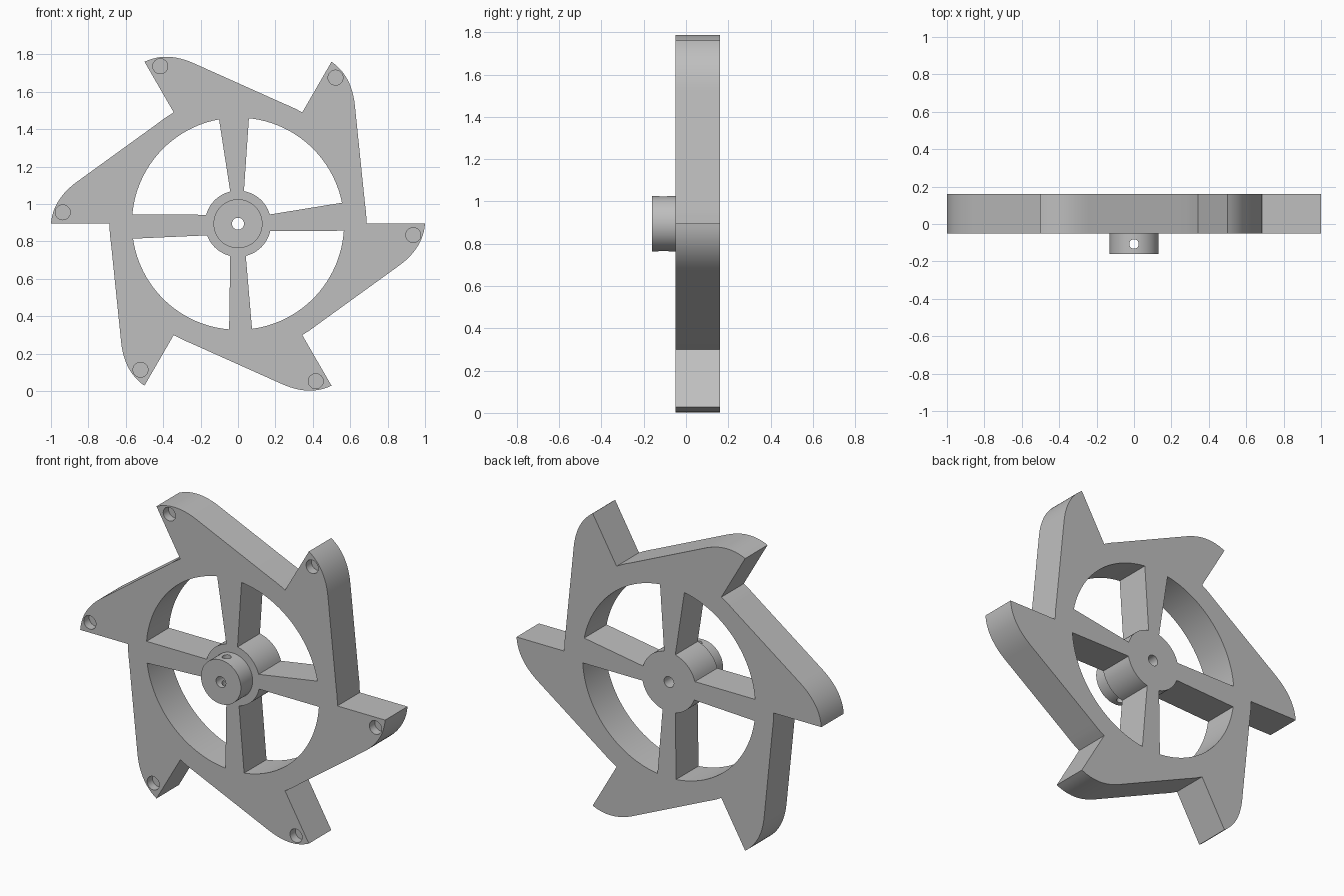
import bpy, bmesh
from math import radians, sin, cos
from mathutils import Vector, Matrix

if "Cube" in bpy.data.objects:
    bpy.data.objects.remove(bpy.data.objects["Cube"], do_unlink=True)

CENTRE_Z = 0.895
FRONT, BACK, BOSS_FRONT = -0.05, 0.16, -0.16

grey = bpy.data.materials.new("plain grey")
grey.use_nodes = True
grey.diffuse_color = (0.52, 0.52, 0.52, 1)
grey.node_tree.nodes["Principled BSDF"].inputs["Base Color"].default_value = (0.52, 0.52, 0.52, 1)


def polar(r, deg):
    return Vector((r * cos(radians(deg)), r * sin(radians(deg))))


def arc(r, start, end, steps):
    return [polar(r, start + (end - start) * i / steps) for i in range(steps + 1)]


def circle(r, centre=(0, 0), steps=48):
    return [p + Vector(centre) for p in arc(r, 0, 360, steps)[:-1]]


def prism(name, profile, y0, y1):
    """Extrude an x-z profile, given about the axle, from y0 to y1."""
    bm = bmesh.new()
    face = bm.faces.new([bm.verts.new((p.x, y0, p.y + CENTRE_Z)) for p in profile])
    new = bmesh.ops.extrude_face_region(bm, geom=[face])["geom"]
    bmesh.ops.translate(bm, vec=(0, y1 - y0, 0),
                        verts=[v for v in new if isinstance(v, bmesh.types.BMVert)])
    bmesh.ops.recalc_face_normals(bm, faces=bm.faces)
    mesh = bpy.data.meshes.new(name)
    bm.to_mesh(mesh)
    bm.free()
    mesh.materials.append(grey)
    obj = bpy.data.objects.new(name, mesh)
    bpy.context.collection.objects.link(obj)
    return obj


def activate(obj):
    bpy.ops.object.select_all(action='DESELECT')
    obj.select_set(True)
    bpy.context.view_layer.objects.active = obj


def cut(obj, cutter):
    cutter.hide_render = True
    activate(obj)
    mod = obj.modifiers.new("cut", 'BOOLEAN')
    mod.operation, mod.solver, mod.object = 'DIFFERENCE', 'EXACT', cutter
    bpy.ops.object.modifier_apply(modifier=mod.name)
    bpy.data.objects.remove(cutter, do_unlink=True)


# Hooked tooth: notch, flat edge, rounded nose, long straight back, short rim arc
tip, nose, back = Vector((1, 0)), Vector((0.99, -0.131)), Vector((0.86, -0.225))
tooth = [polar(0.687, 0)]
for i in range(13):
    t = i / 12
    tooth.append(tip * (1 - t) ** 2 + nose * 2 * t * (1 - t) + back * t * t)
tooth += arc(0.687, -51.4, -57, 2)

outline = []
for k in range(6):
    turn = Matrix.Rotation(radians(-60 * k), 2)
    outline += [turn @ p for p in tooth]
wheel = prism("toothed_wheel", outline, FRONT, BACK)

# Openings between the four spokes: outer start, outer end, inner end, inner start
openings = [(11.4, 84.1, 79.7, 16.2), (100.3, 175.1, 164.3, 103.6),
            (188.1, 265.2, 256.4, 200.6), (277.6, 356.2, 347.7, 283.6)]
for a, b, c, d in openings:
    shape = arc(0.567, a, b, 24) + arc(0.177, c, d, 12)
    cut(wheel, prism("opening_cutter", shape, FRONT - 0.1, BACK + 0.1))

# Blind round pocket in the front of each tooth
for k in range(6):
    spot = Matrix.Rotation(radians(60 * k), 2) @ Vector((0.937, -0.061))
    cut(wheel, prism("pocket_cutter", circle(0.04, spot, 32), FRONT - 0.1, FRONT + 0.05))

# Hub boss, with the axle bore through both parts
boss = prism("hub_boss", circle(0.131), BOSS_FRONT, FRONT)
for part in (wheel, boss):
    cut(part, prism("bore_cutter", circle(0.032, steps=32), -0.4, 0.4))

# Set screw hole straight through the boss
screw = prism("screw_cutter", circle(0.025, steps=32), -0.3, 0.3)
screw.data.transform(Matrix.Translation((0, -0.107, CENTRE_Z)) @ Matrix.Rotation(radians(90), 4, 'X')
                     @ Matrix.Translation((0, 0, -CENTRE_Z)))
cut(boss, screw)

for part in (wheel, boss):
    activate(part)
    bpy.ops.object.shade_smooth_by_angle(angle=radians(30))
